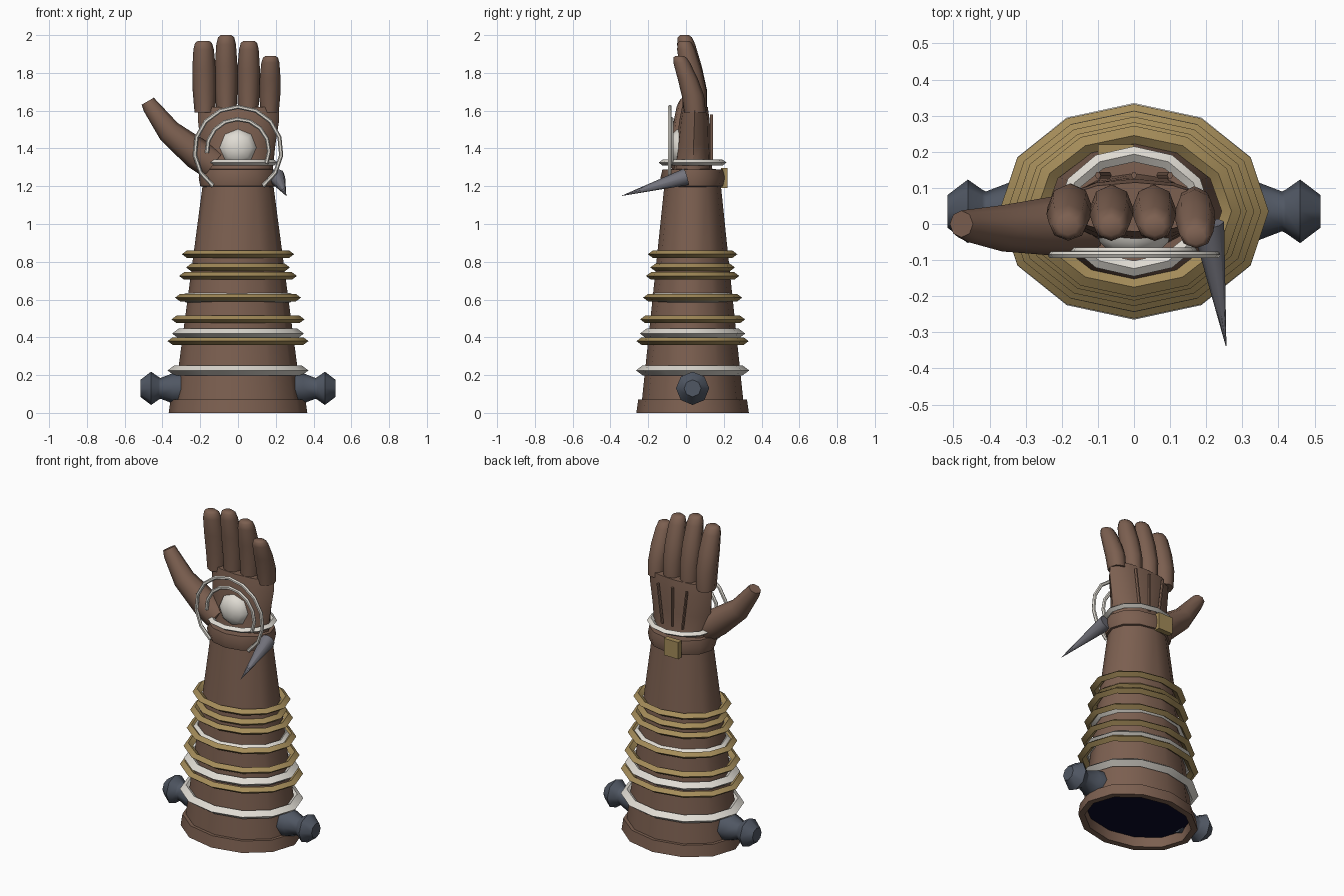
import bpy, bmesh, math
from mathutils import Vector

if "Cube" in bpy.data.objects:
    bpy.data.objects.remove(bpy.data.objects["Cube"])

def material(name, rgb):
    m = bpy.data.materials.new(name)
    m.diffuse_color = (*rgb, 1)
    m.use_nodes = True
    m.node_tree.nodes["Principled BSDF"].inputs["Base Color"].default_value = m.diffuse_color
    return m

BROWN = material("brown leather", (0.2, 0.115, 0.08))
GOLD = material("old gold", (0.37, 0.26, 0.1))
WHITE = material("bone white", (0.74, 0.71, 0.65))
STEEL = material("blue steel", (0.08, 0.095, 0.125))
GREY = material("spike grey", (0.17, 0.17, 0.2))
NAVY = material("dark lining", (0.003, 0.003, 0.02))
CY = 0.035  # y of the sleeve axis

def ellipse(c, u, v, n):
    """Loop of n points around c, spanned by vectors u and v."""
    c, u, v = Vector(c), Vector(u), Vector(v)
    return [c + u * math.cos(2 * math.pi * i / n) + v * math.sin(2 * math.pi * i / n) for i in range(n)]

def flat(x, y, z, rx, ry, n=12):
    return ellipse((x, y, z), (rx, 0, 0), (0, ry, 0), n)

def skin(name, loops, mat, closed=False, caps=True, angle=50):
    """Bridge equal loops into one surface."""
    bm = bmesh.new()
    rows = [[bm.verts.new(p) for p in loop] for loop in loops]
    n = len(rows[0])
    pairs = list(zip(rows, rows[1:]))
    if closed:
        pairs.append((rows[-1], rows[0]))
    for a, b in pairs:
        for i in range(n):
            bm.faces.new((a[i], a[(i + 1) % n], b[(i + 1) % n], b[i]))
    if caps and not closed:
        bm.faces.new(rows[0])
        bm.faces.new(rows[-1])
    bmesh.ops.recalc_face_normals(bm, faces=bm.faces)
    me = bpy.data.meshes.new(name)
    bm.to_mesh(me)
    bm.free()
    ob = bpy.data.objects.new(name, me)
    bpy.context.collection.objects.link(ob)
    me.materials.append(mat)
    bpy.ops.object.select_all(action='DESELECT')
    ob.select_set(True)
    bpy.context.view_layer.objects.active = ob
    bpy.ops.object.shade_smooth_by_angle(angle=math.radians(angle))
    return ob

def bangle(name, z, rx, ry, minor, mat):
    """Elliptical ring with outer radii rx, ry and a diamond section."""
    wide = minor * 1.35
    loops = []
    for k in range(12):
        a = 2 * math.pi * k / 12
        d = Vector((math.cos(a), math.sin(a), 0))
        c = Vector(((rx - wide) * d.x, CY + (ry - wide) * d.y, z))
        loops.append(ellipse(c, d * wide, (0, 0, minor), 4))
    skin(name, loops, mat, closed=True, angle=65)

def arc(name, y, r, a0, a1, steps, minor, mat):
    """Open ring standing in front of the palm."""
    loops = []
    for k in range(steps + 1):
        a = math.radians(a0 + (a1 - a0) * k / steps)
        d = Vector((math.cos(a), 0, math.sin(a)))
        loops.append(ellipse(Vector((0, y, 1.39)) + d * r, d * minor, (0, minor, 0), 6))
    skin(name, loops, mat)

# sleeve, cuff and dark opening
skin("sleeve", [flat(0, CY, 0.05, 0.34, 0.27), flat(0, CY, 1.2, 0.188, 0.15)], BROWN, caps=False)
skin("cuff", [flat(0, CY, 0, 0.367, 0.298), flat(0, CY, 0.07, 0.357, 0.288),
              flat(0, CY, 0.07, 0.325, 0.255), flat(0, CY, 0, 0.33, 0.26)], BROWN, closed=True)
skin("cuff_lining", [flat(0, CY, 0.06, 0.335, 0.265), flat(0, CY, 0.065, 0.335, 0.265)], NAVY)

# forearm bangles: z, outer x radius, outer y radius
for z, rx, ry in ((0.84, 0.297, 0.237), (0.77, 0.275, 0.224), (0.725, 0.312, 0.247),
                  (0.61, 0.333, 0.262), (0.495, 0.352, 0.278), (0.38, 0.373, 0.297)):
    bangle("gold_bangle", z, rx, ry, 0.02, GOLD)
for z, rx, ry in ((0.61, 0.31, 0.24), (0.42, 0.349, 0.279), (0.225, 0.373, 0.3)):
    bangle("white_bangle", z, rx, ry, 0.026, WHITE)

# side bolts
for side in (-1, 1):
    skin("side_bolt", [ellipse((side * x, CY, 0.13), (0, r, 0), (0, 0, r), 8) for x, r in
         ((0.3, 0.085), (0.345, 0.08), (0.41, 0.055), (0.42, 0.06), (0.46, 0.088), (0.517, 0.045))], STEEL)

# wrist strap and buckle
skin("wrist_strap", [flat(0, CY, 1.195, 0.18, 0.14), flat(0, CY, 1.2, 0.2, 0.16), flat(0, CY, 1.245, 0.208, 0.17),
                     flat(0, CY, 1.288, 0.202, 0.16), flat(0, CY, 1.29, 0.18, 0.12)], BROWN)
bpy.ops.mesh.primitive_cube_add(size=1, location=(-0.05, 0.203, 1.243))
buckle = bpy.context.object
buckle.name = "buckle"
buckle.scale = (0.1, 0.034, 0.105)
buckle.data.materials.append(GOLD)

# palm
skin("palm", [flat(0, 0.035, 1.2, 0.18, 0.13), flat(0, 0.037, 1.3, 0.185, 0.1),
              flat(0, 0.04, 1.42, 0.198, 0.09), flat(0.003, 0.045, 1.55, 0.215, 0.08),
              flat(0.003, 0.047, 1.62, 0.213, 0.068)], BROWN)

# fingers: base x, tip x, top z, width factor, forward curl of tip
for x0, x1, top, w, curl in ((-0.175, -0.183, 1.97, 1.04, -0.005), (-0.062, -0.063, 2.0, 1, -0.008),
                             (0.054, 0.058, 1.97, 1, -0.008), (0.167, 0.172, 1.89, 0.92, -0.035)):
    loops = []
    for t, y, rx, ry in ((0, 0.048, 0.053, 0.062), (0.3, 0.047, 0.06, 0.064), (0.6, 0.03, 0.06, 0.058),
                         (0.88, 0.008, 0.052, 0.048), (0.97, 0.002, 0.043, 0.038), (1, 0, 0.028, 0.024)):
        loops.append(flat(x0 + (x1 - x0) * t, y + curl * t, 1.59 + (top - 1.59) * t, rx * w, ry * w, 8))
    skin("finger", loops, BROWN)

# thumb: x, y, z, radius, slope of the path
loops = []
for x, y, z, r, slope in ((-0.13, 0.0, 1.315, 0.085, 38), (-0.215, -0.005, 1.37, 0.083, 38),
                          (-0.365, -0.012, 1.49, 0.064, 45), (-0.46, -0.005, 1.62, 0.045, 58),
                          (-0.478, 0.0, 1.65, 0.037, 60)):
    a = math.radians(slope)
    loops.append(ellipse((x, y, z), (r * math.sin(a), 0, r * math.cos(a)), (0, r, 0), 8))
skin("thumb", loops, BROWN)

# tendon ridges on the back of the hand
for s in (-1, 0, 1):
    skin("back_ridge", [flat(s * 0.07, 0.135, 1.34, 0.008, 0.01, 6),
                        flat(s * 0.1, 0.135, 1.58, 0.008, 0.01, 6)], BROWN)

# white wrist ring, palm arcs and palm gem
bangle("wrist_ring", 1.325, 0.212, 0.18, 0.016, WHITE)
arc("outer_palm_arc", -0.085, 0.23, -55, 235, 12, 0.011, WHITE)
arc("inner_palm_arc", -0.075, 0.165, -25, 185, 9, 0.011, WHITE)
skin("palm_gem", [ellipse((0, y, 1.405), (r, 0, 0), (0, 0, r), 8) for y, r in
     ((-0.03, 0.1), (-0.05, 0.095), (-0.075, 0.07), (-0.09, 0.03))], WHITE)

# wrist spike
base, tip = Vector((0.205, 0.0, 1.25)), Vector((0.255, -0.338, 1.15))
axis = (tip - base).normalized()
u = axis.cross(Vector((0, 0, 1))).normalized()
v = axis.cross(u)
skin("wrist_spike", [ellipse(base, u * 0.045, v * 0.045, 8), ellipse(tip, u * 0.001, v * 0.001, 8)], GREY)
